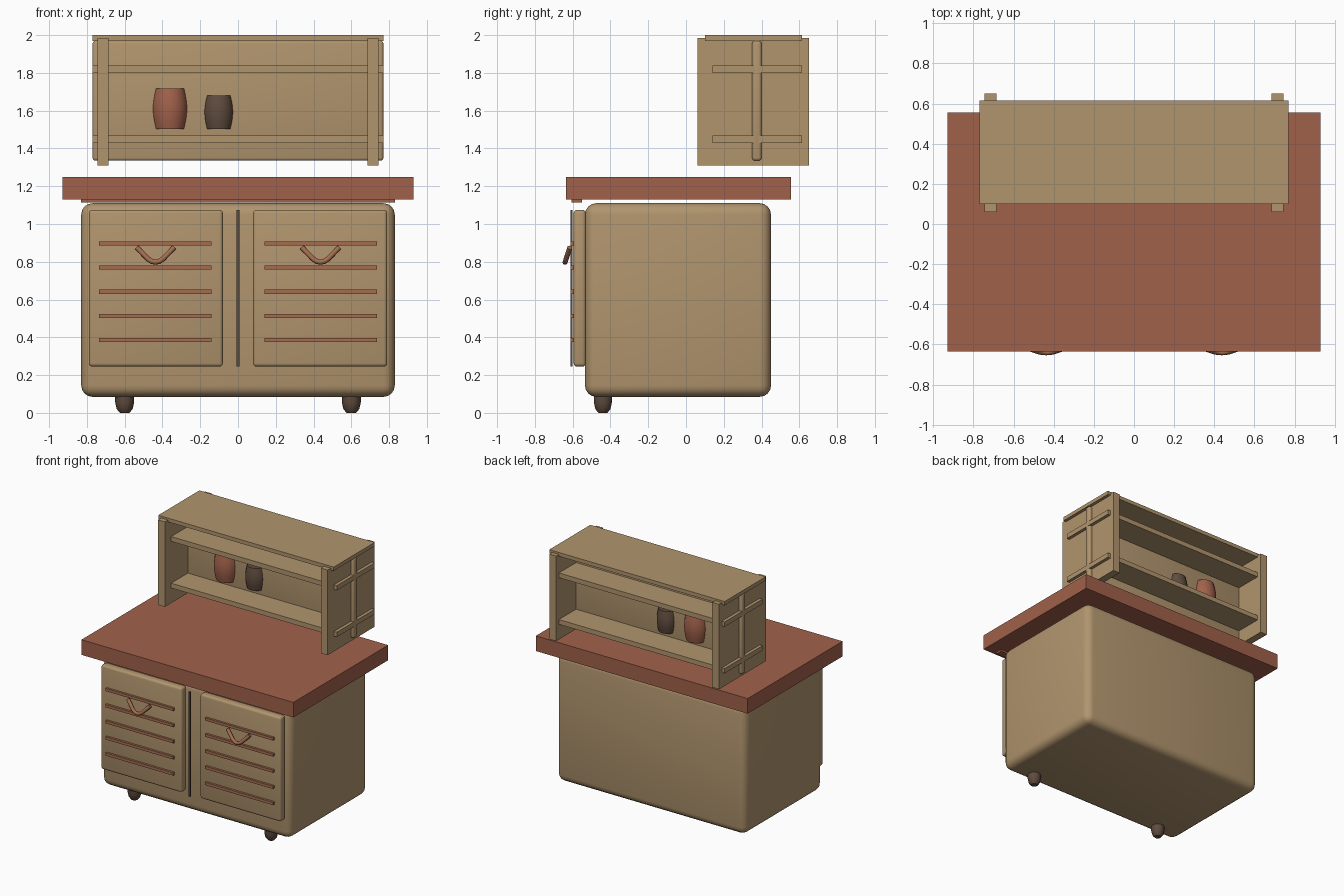
import bpy
import bmesh
import math

cube = bpy.data.objects.get("Cube")
if cube:
    bpy.data.objects.remove(cube, do_unlink=True)


def material(name, rgb):
    m = bpy.data.materials.new(name)
    m.use_nodes = True
    m.diffuse_color = (*rgb, 1)
    m.node_tree.nodes["Principled BSDF"].inputs["Base Color"].default_value = (*rgb, 1)
    return m


TAN = material("tan wood", (0.44, 0.30, 0.155))
RED = material("red brown wood", (0.356, 0.12, 0.07))
TRIM = material("warm trim", (0.37, 0.155, 0.08))
DARK = material("dark brown", (0.115, 0.072, 0.048))


def smooth(obj, degrees=40):
    bpy.ops.object.select_all(action="DESELECT")
    obj.select_set(True)
    bpy.context.view_layer.objects.active = obj
    bpy.ops.object.shade_smooth_by_angle(angle=math.radians(degrees))


def mesh_object(name, bm, mat):
    me = bpy.data.meshes.new(name)
    bm.to_mesh(me)
    bm.free()
    me.materials.append(mat)
    obj = bpy.data.objects.new(name, me)
    bpy.context.collection.objects.link(obj)
    return obj


def box(name, x, y, z, mat, bevel=0, segments=3):
    """Box from (min, max) ranges, optionally with rounded edges."""
    bm = bmesh.new()
    bmesh.ops.create_cube(bm, size=1)
    for v in bm.verts:
        v.co = [lo + (c + 0.5) * (hi - lo) for c, (lo, hi) in zip(v.co, (x, y, z))]
    if bevel:
        bmesh.ops.bevel(bm, geom=bm.edges[:], offset=bevel, segments=segments,
                        profile=0.5, affect="EDGES")
    obj = mesh_object(name, bm, mat)
    if bevel:
        smooth(obj)
    return obj


def lathe(name, profile, location, mat, sides):
    """Closed turned shape from (radius, height) pairs."""
    bm = bmesh.new()
    rings = []
    for r, z in profile:
        angles = [math.tau * i / sides for i in range(sides)]
        rings.append([bm.verts.new((r * math.cos(a), r * math.sin(a), z)) for a in angles])
    for low, high in zip(rings, rings[1:]):
        for i in range(sides):
            j = (i + 1) % sides
            bm.faces.new((low[i], low[j], high[j], high[i]))
    bm.faces.new(rings[0][::-1])
    bm.faces.new(rings[-1])
    obj = mesh_object(name, bm, mat)
    obj.location = location
    smooth(obj, 50)
    return obj


def handle(name, x):
    """Drooping V-shaped pull."""
    cu = bpy.data.curves.new(name, "CURVE")
    cu.dimensions = "3D"
    cu.bevel_depth = 0.014
    cu.bevel_resolution = 2
    cu.use_fill_caps = True
    path = [(-0.098, 0.875), (-0.04, 0.815), (-0.02, 0.802), (0, 0.798),
            (0.02, 0.802), (0.04, 0.815), (0.098, 0.875)]
    sp = cu.splines.new("POLY")
    sp.points.add(len(path) - 1)
    for p, (dx, z) in zip(sp.points, path):
        p.co = (x + dx, -0.64 + (z - 0.798) * 0.32, z, 1)
    cu.materials.append(TRIM)
    obj = bpy.data.objects.new(name, cu)
    bpy.context.collection.objects.link(obj)
    bpy.ops.object.select_all(action="DESELECT")
    obj.select_set(True)
    bpy.context.view_layer.objects.active = obj
    bpy.ops.object.convert(target="MESH")
    smooth(bpy.context.view_layer.objects.active, 50)


def span(side, a, b):
    return tuple(sorted((side * a, side * b)))


# Cabinet and counter
box("cabinet_body", (-0.83, 0.83), (-0.535, 0.45), (0.085, 1.11), TAN, 0.06, 4)
box("countertop", (-0.93, 0.93), (-0.635, 0.555), (1.13, 1.25), RED)
box("front_trim", (-0.83, 0.83), (-0.605, -0.55), (1.115, 1.135), RED)
box("centre_strip", (-0.008, 0.008), (-0.612, -0.6), (0.245, 1.075), DARK)

# Doors, slats, pulls, feet and shelf ends on both sides
for label, s in (("right", -1), ("left", 1)):
    box(label + "_door", span(s, 0.08, 0.79), (-0.595, -0.53), (0.245, 1.075), TAN, 0.018)
    for i in range(5):
        z = 0.385 + i * 0.128
        box(f"{label}_slat_{i + 1}", span(s, 0.14, 0.735), (-0.612, -0.59),
            (z - 0.011, z + 0.011), TRIM)
    handle(label + "_handle", s * 0.437)
    lathe(label + "_foot", [(0.025, 0), (0.042, 0.02), (0.05, 0.055), (0.05, 0.1)],
          (s * 0.6, -0.44, 0), DARK, 10)
    box(label + "_shelf_end", span(s, 0.685, 0.745), (0.06, 0.65), (1.31, 1.985), TAN)

# Open shelf unit on top
box("shelf_top", (-0.77, 0.77), (0.1, 0.615), (1.97, 2.0), TAN)
box("shelf_divider", (-0.77, 0.77), (0.35, 0.4), (1.335, 1.97), TAN, 0.015)
box("lower_shelf", (-0.77, 0.77), (0.14, 0.615), (1.43, 1.468), TAN)
box("upper_shelf", (-0.77, 0.77), (0.14, 0.615), (1.8, 1.838), TAN)

# Barrel jars set through the divider
for name, x, r, h, mat in (("red_jar", -0.36, 0.095, 0.215, RED),
                           ("dark_jar", -0.102, 0.08, 0.178, DARK)):
    steps = [i / 6 for i in range(7)]
    profile = [(r * (0.83 + 0.17 * math.sin(math.pi * t)), h * t) for t in steps]
    lathe(name, profile, (x, 0.375, 1.503), mat, 16)
